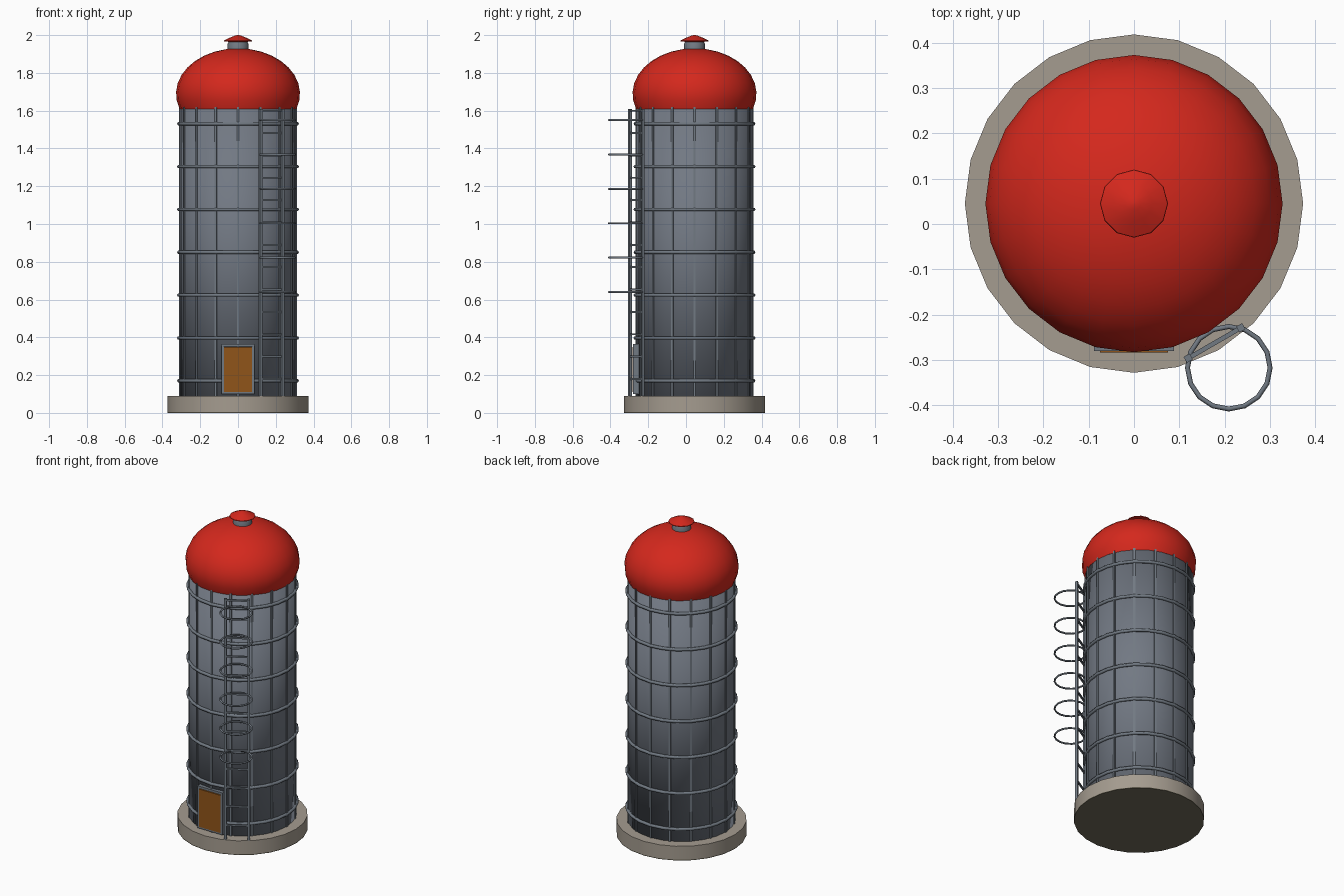
import bpy, math
from mathutils import Matrix, Vector

if "Cube" in bpy.data.objects:
    bpy.data.objects.remove(bpy.data.objects["Cube"])

CY = 0.045          # silo axis in y
PI = math.pi


def mat(name, rgb):
    m = bpy.data.materials.new(name)
    m.diffuse_color = (*rgb, 1)
    m.use_nodes = True
    m.node_tree.nodes["Principled BSDF"].inputs["Base Color"].default_value = m.diffuse_color
    return m


RED = mat("roof red", (0.66, 0.021, 0.012))
STEEL = mat("wall grey", (0.168, 0.19, 0.228))
TRIM = mat("trim grey", (0.165, 0.192, 0.225))
STONE = mat("concrete", (0.375, 0.332, 0.277))
WOOD = mat("door brown", (0.28, 0.09, 0.01))
EARTH = mat("dark underside", (0.165, 0.148, 0.105))


def make(name, verts, faces, material, smooth=0):
    """smooth is the largest angle in degrees that is shaded smooth."""
    me = bpy.data.meshes.new(name)
    me.from_pydata(verts, [], faces)
    me.materials.append(material)
    ob = bpy.data.objects.new(name, me)
    bpy.context.collection.objects.link(ob)
    if smooth:
        bpy.ops.object.select_all(action='DESELECT')
        ob.select_set(True)
        bpy.context.view_layer.objects.active = ob
        bpy.ops.object.shade_smooth_by_angle(angle=math.radians(smooth))
    return ob


def lathe(name, profile, sides, material, center=(0, CY), closed=False, smooth=35):
    """Revolve (radius, z) points; open profiles get end caps, closed ones become rings."""
    n = len(profile)
    verts = [(center[0] + r * math.sin(2 * PI * k / sides),
              center[1] - r * math.cos(2 * PI * k / sides), z)
             for r, z in profile for k in range(sides)]
    faces = []
    for i in range(n if closed else n - 1):
        j = (i + 1) % n
        for k in range(sides):
            l = (k + 1) % sides
            faces.append((i * sides + k, i * sides + l, j * sides + l, j * sides + k))
    if not closed:
        faces.append(tuple(reversed(range(sides))))
        faces.append(tuple(range((n - 1) * sides, n * sides)))
    return make(name, verts, faces, material, smooth)


def ring(name, R, r, z, sides, center=(0, CY)):
    prof = [(R + r * math.cos(a), z + r * math.sin(a))
            for a in (2 * PI * k / 6 for k in range(6))]
    return lathe(name, prof, sides, TRIM, center, closed=True, smooth=80)


def box(name, radius, side, z, size, angle, material):
    """Box on the silo: angle is measured from the front (-y) towards +x."""
    w, d, h = (s / 2 for s in size)
    rot = Matrix.Translation((0, CY, 0)) @ Matrix.Rotation(angle, 4, 'Z')
    verts = [rot @ Vector((side + x * w, -radius + y * d, z + s * h))
             for s in (-1, 1) for x, y in ((-1, -1), (1, -1), (1, 1), (-1, 1))]
    faces = [(3, 2, 1, 0), (4, 5, 6, 7), (0, 1, 5, 4),
             (1, 2, 6, 5), (2, 3, 7, 6), (3, 0, 4, 7)]
    return make(name, verts, faces, material)


# Base on a dark plate, and wall (shaded smooth right over its ends)
lathe("base_underside", [(0.373, 0), (0.373, 0.005)], 24, EARTH)
lathe("base", [(0.373, 0.005), (0.373, 0.09)], 24, STONE)
lathe("wall", [(0.309, 0.085), (0.309, 1.63)], 24, STEEL, smooth=180)

# Vertical ribs and hoops
for k in range(16):
    box(f"rib_{k}", 0.306, 0, 0.855, (0.012, 0.014, 1.53), k * PI / 8, TRIM)
for k in range(7):
    ring(f"hoop_{k}", 0.313, 0.01, 0.17 + k * 0.2268, 24)

# Domed roof: squashed sphere cut just below its widest point
a0 = math.asin(-0.08 / 0.24)
dome = []
for k in range(11):
    a = a0 + (PI / 2 - a0) * k / 10
    dome.append((max(0.328 * math.cos(a), 0.004), 1.69 + 0.24 * math.sin(a)))
lathe("dome_roof", dome, 24, RED)

# Roof vent
lathe("vent_neck", [(0.055, 1.91), (0.055, 1.955), (0.045, 1.97)], 12, TRIM)
lathe("vent_cap", [(0.045, 1.964), (0.075, 1.967), (0.074, 1.971), (0.04, 1.988),
                   (0.015, 1.998), (0.003, 2.0)], 12, RED)

# Door with frame
box("door_panel", 0.310, 0, 0.23, (0.15, 0.036, 0.238), 0, WOOD)
for s in (-1, 1):
    box("door_jamb", 0.307, s * 0.081, 0.233, (0.014, 0.036, 0.265), 0, TRIM)
    box("door_rail", 0.307, 0, 0.233 + s * 0.126, (0.162, 0.036, 0.014), 0, TRIM)

# Ladder with rungs
A = PI / 6
for s in (-1, 1):
    box("ladder_rail", 0.355, s * 0.067, 0.85, (0.015, 0.015, 1.52), A, TRIM)
for k in range(13):
    box(f"ladder_rung_{k}", 0.355, 0, 0.18 + k * 0.1183, (0.13, 0.01, 0.01), A, TRIM)

# Safety cage rings
cage = (0.418 * math.sin(A), CY - 0.418 * math.cos(A))
for k in range(6):
    ring(f"cage_ring_{k}", 0.091, 0.0055, 0.64 + k * 0.182, 16, cage)
